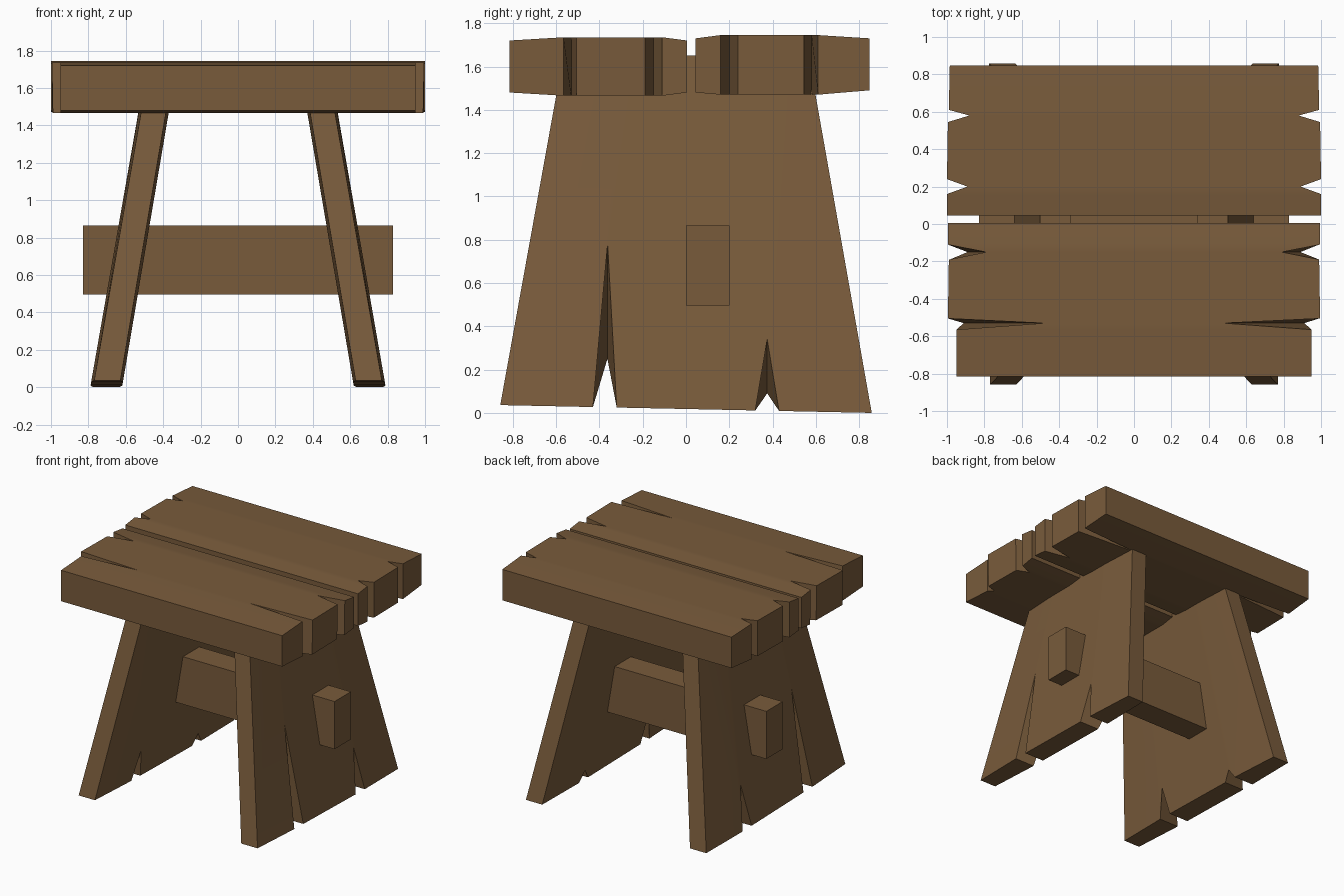
import bpy, bmesh, math

if "Cube" in bpy.data.objects:
    bpy.data.objects.remove(bpy.data.objects["Cube"])

wood = bpy.data.materials.new("wood")
wood.diffuse_color = (0.19, 0.105, 0.044, 1)
wood.use_nodes = True
wood.node_tree.nodes["Principled BSDF"].inputs["Base Color"].default_value = wood.diffuse_color


def loft(name, sections):
    """Skin a row of four-point sections and cap both ends."""
    bm = bmesh.new()
    rings = [[bm.verts.new(p) for p in s] for s in sections]
    for a, b in zip(rings, rings[1:]):
        for i in range(4):
            j = (i + 1) % 4
            bm.faces.new((a[i], a[j], b[j], b[i]))
    bm.faces.new(rings[0])
    bm.faces.new(rings[-1])
    bmesh.ops.recalc_face_normals(bm, faces=bm.faces)
    mesh = bpy.data.meshes.new(name)
    bm.to_mesh(mesh)
    bm.free()
    mesh.materials.append(wood)
    obj = bpy.data.objects.new(name, mesh)
    bpy.context.collection.objects.link(obj)
    bpy.context.view_layer.objects.active = obj
    obj.select_set(True)
    bpy.ops.object.shade_smooth_by_angle(angle=math.radians(20))
    obj.select_set(False)
    return obj


def plank(name, stations):
    # station: y, half length at top, half length at bottom, bottom z, top z
    loft(name, [[(-t, y, z1), (t, y, z1), (b, y, z0), (-b, y, z0)]
                for y, t, b, z0, z1 in stations])


# Seat planks, split at both ends; splits run deeper on one face
plank("front_seat_plank", [
    (-0.815, 0.95, 0.95, 1.48, 1.72),
    (-0.565, 0.95, 0.95, 1.465, 1.735),
    (-0.53, 0.48, 0.91, 1.465, 1.735),
    (-0.505, 0.995, 0.99, 1.465, 1.735),
    (-0.19, 0.99, 0.985, 1.465, 1.735),
    (-0.15, 0.79, 0.89, 1.465, 1.735),
    (-0.11, 0.995, 0.99, 1.465, 1.735),
    (0.005, 0.995, 0.995, 1.48, 1.72)])
plank("back_seat_plank", [
    (0.045, 1.0, 1.0, 1.48, 1.73),
    (0.16, 1.0, 1.0, 1.47, 1.745),
    (0.20, 0.89, 0.79, 1.47, 1.745),
    (0.24, 1.0, 1.0, 1.47, 1.745),
    (0.545, 0.995, 0.995, 1.47, 1.745),
    (0.58, 0.88, 0.48, 1.47, 1.745),
    (0.61, 0.99, 0.99, 1.47, 1.745),
    (0.848, 0.985, 0.985, 1.49, 1.73)])

# Splayed legs: y at the foot, split height outside, split height inside, edge thinning
LEG = [(-0.858, None, None, 0.015), (-0.43, None, None, 0),
       (-0.363, 0.80, 0.25, 0), (-0.32, None, None, 0),
       (0.32, None, None, 0), (0.375, 0.34, 0.09, 0),
       (0.43, None, None, 0), (0.858, None, None, 0.015)]
TOP = 1.65
for side, name in ((1, "right_leg"), (-1, "left_leg")):
    sections = []
    for y, z_out, z_in, thin in LEG:
        foot = 0.018 - 0.021 * y
        z_out = foot if z_out is None else z_out
        z_in = foot if z_in is None else z_in
        # the outer boards taper towards the seat, the split tips stay vertical
        y_top = y * 0.66

        def outer(z):
            return side * (0.79 - thin - 0.175 * z)

        def inner(z):
            return side * (0.62 + thin - 0.17 * z)

        sections.append([(outer(z_out), y, z_out), (outer(TOP), y_top, TOP),
                         (inner(TOP), y_top, TOP), (inner(z_in), y, z_in)])
    loft(name, sections)

# Stretcher passing through both legs
loft("stretcher", [[(x, 0.0, 0.495), (x, 0.2, 0.495), (x, 0.2, 0.865), (x, 0.0, 0.865)]
                   for x in (-0.83, 0.83)])
